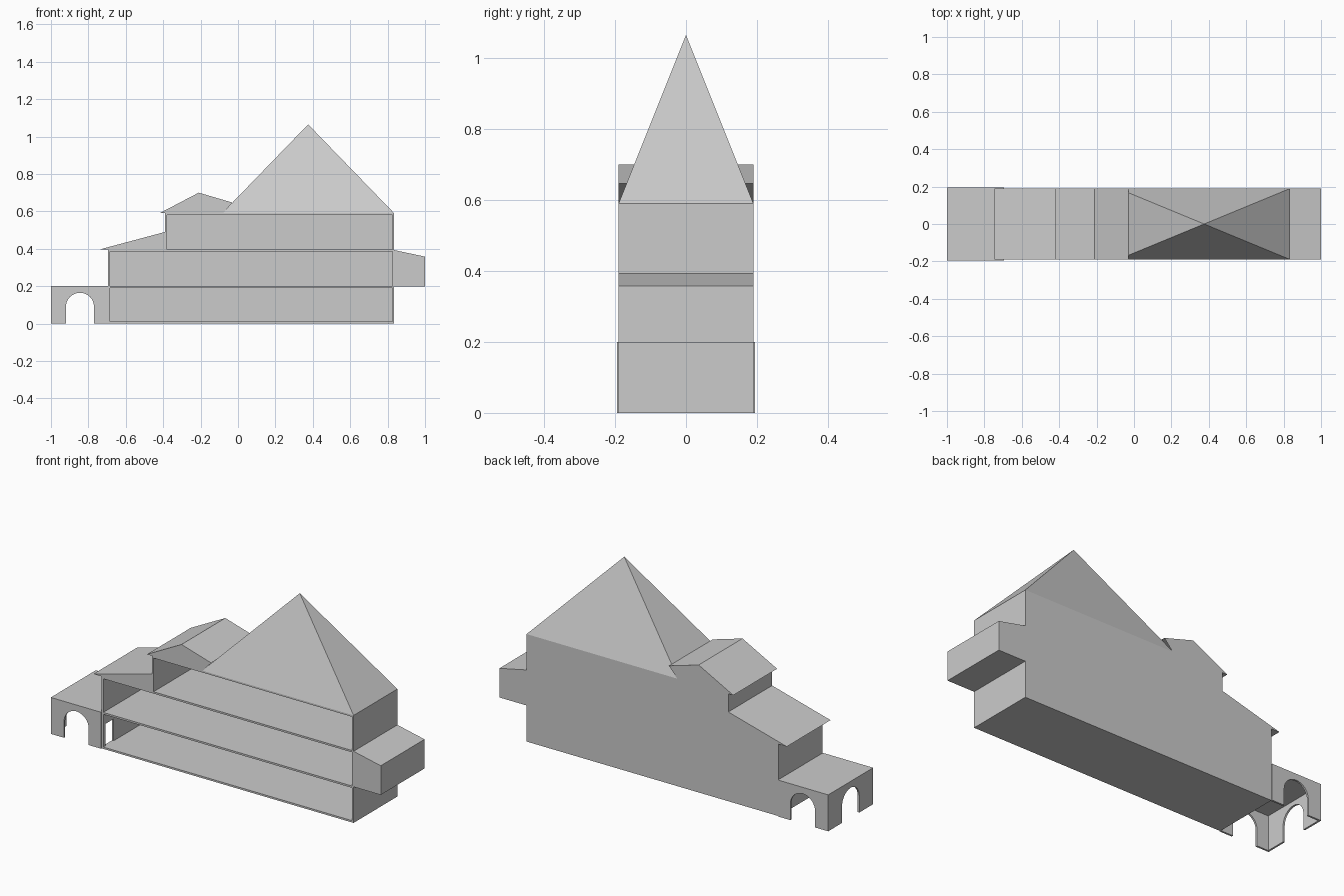
import bpy, bmesh, math

if "Cube" in bpy.data.objects:
    bpy.data.objects.remove(bpy.data.objects["Cube"])

D = 0.19    # half depth of the house
T = 0.01    # thickness of walls and floors


def prism(name, pts, axis, a, b, skip=None):
    """Extrude a 2D profile from a to b: axis 'y' takes (x, z), axis 'x' takes (y, z)."""
    def place(p, t):
        return (p[0], t, p[1]) if axis == 'y' else (t, p[0], p[1])
    bm = bmesh.new()
    near = [bm.verts.new(place(p, a)) for p in pts]
    far = [bm.verts.new(place(p, b)) for p in pts]
    bm.faces.new(near)
    bm.faces.new(far[::-1])
    n = len(pts)
    for i in range(n):
        if i != skip:
            j = (i + 1) % n
            bm.faces.new((near[j], near[i], far[i], far[j]))
    bmesh.ops.recalc_face_normals(bm, faces=bm.faces)
    me = bpy.data.meshes.new(name)
    bm.to_mesh(me)
    bm.free()
    ob = bpy.data.objects.new(name, me)
    bpy.context.collection.objects.link(ob)
    return ob


def rect(u0, u1, v0, v1):
    return [(u0, v0), (u1, v0), (u1, v1), (u0, v1)]


def arch_panel(u0, u1, c, top):
    """Outline of a panel with a round-headed opening cut from its base."""
    r, spring = 0.075, 0.09
    arc = [(c - r * math.cos(math.pi * k / 16), spring + r * math.sin(math.pi * k / 16))
           for k in range(17)]
    return [(u0, 0), (c - r, 0)] + arc + [(c + r, 0), (u1, 0), (u1, top), (u0, top)]


# Floors, open to the front
L, M, R = -0.695, -0.39, 0.835
floors = [("ground_floor", L, 0), ("first_floor", L, 0.19),
          ("second_floor", L, 0.385), ("ceiling", M, 0.58)]
for name, x0, z in floors:
    prism(name, rect(x0, R, z, z + T), 'y', -D, D)

# Stepped back wall
prism("back_wall", [(L, 0), (R, 0), (R, 0.59), (M, 0.59), (M, 0.395), (L, 0.395)],
      'y', D - T, D)

# End walls; the lower left one has a small doorway to the porch
prism("right_wall", rect(-D, D, 0, 0.59), 'x', R - T, R)
prism("upper_left_wall", rect(-D, D, 0.395, 0.59), 'x', M, M + T)
prism("lower_left_wall",
      [(-D, 0), (-0.17, 0), (-0.17, 0.13), (-0.10, 0.13), (-0.10, 0),
       (D, 0), (D, 0.395), (-D, 0.395)], 'x', L, L + T)

# Arched porch
P = 0.195
for name, y in (("porch_front", -P), ("porch_back", P - T)):
    prism(name, arch_panel(-1, -0.695, -0.845, 0.19), 'y', y, y + T)
prism("porch_side", arch_panel(-P + T, P - T, 0, 0.19), 'x', -1, -1 + T)
prism("porch_roof", rect(-1, -0.695, 0.19, 0.2), 'y', -P, P)

# Side bay with a sloping top
prism("side_bay", [(R, 0.198), (1, 0.198), (1, 0.358), (R, 0.393)], 'y', -D, D)

# Lean-to roof and small gable roof, whose right end runs into the main roof
prism("lean_to_roof", [(-0.745, 0.395), (M, 0.395), (M, 0.49)], 'y', -D, D)
prism("gable_roof", [(-0.42, 0.59), (-0.08, 0.59), (-0.03, 0.647), (-0.21, 0.70)],
      'y', -D, D, skip=1)

# Main pyramid roof
bm = bmesh.new()
base = [bm.verts.new((x, y, 0.59)) for x, y in
        ((-0.085, -D), (R, -D), (R, D), (-0.085, D))]
tip = bm.verts.new((0.375, 0, 1.065))
bm.faces.new(base[::-1])
for i in range(4):
    bm.faces.new((base[i], base[(i + 1) % 4], tip))
me = bpy.data.meshes.new("main_roof")
bm.to_mesh(me)
bm.free()
bpy.context.collection.objects.link(bpy.data.objects.new("main_roof", me))
